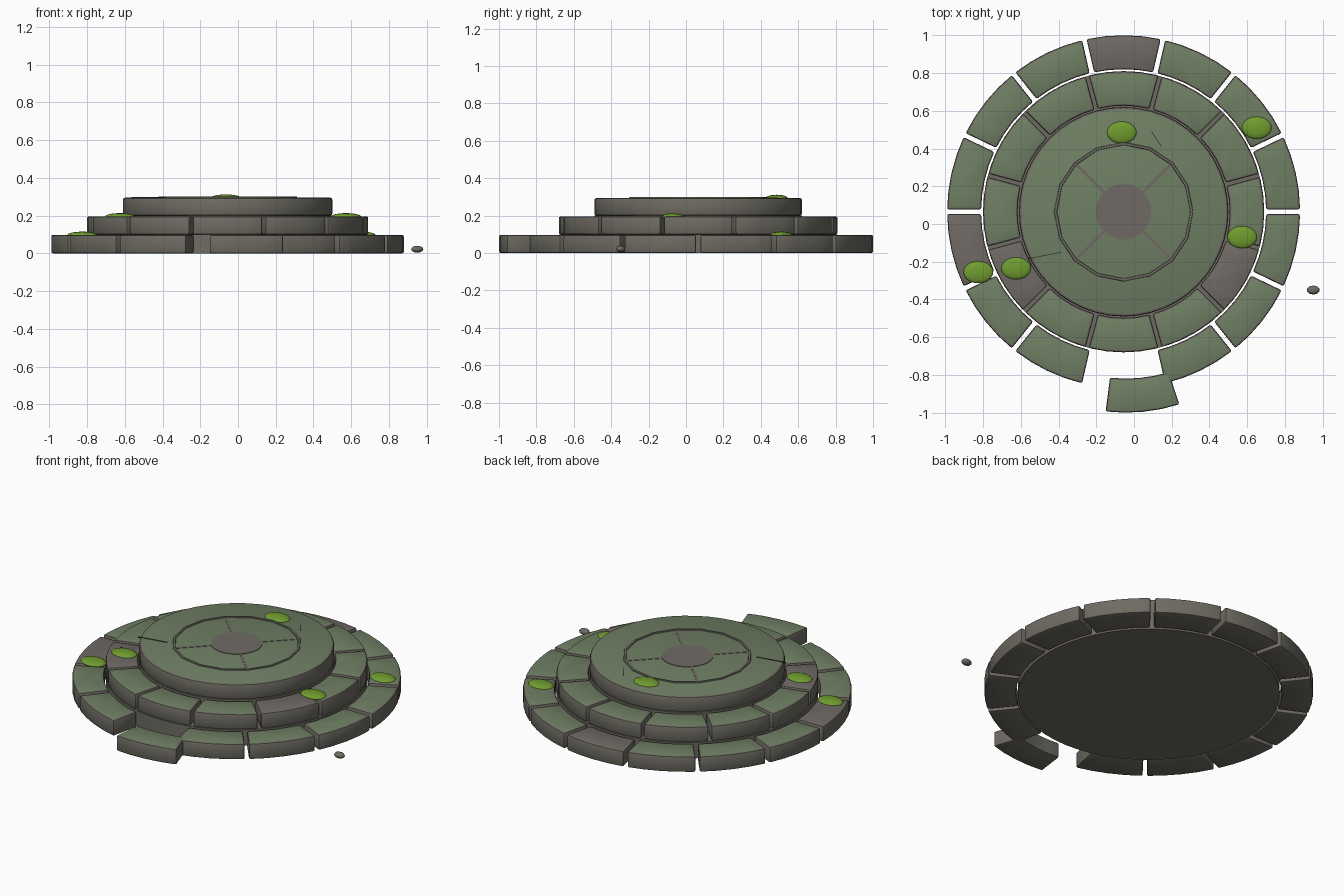
import bpy, bmesh, math
from mathutils import Matrix, Vector

if "Cube" in bpy.data.objects:
    bpy.data.objects.remove(bpy.data.objects["Cube"])

CX, CY = -0.055, 0.065          # centre of the dais


def material(name, rgb):
    m = bpy.data.materials.new(name)
    lin = [((c / 255 + 0.055) / 1.055) ** 2.4 for c in rgb]
    m.diffuse_color = (*lin, 1)
    m.use_nodes = True
    m.node_tree.nodes["Principled BSDF"].inputs["Base Color"].default_value = m.diffuse_color
    return m


SIDE = material("weathered_stone", (110, 107, 98))
MOSSY = material("mossy_stone", (112, 128, 100))
BARE = material("bare_stone", (112, 106, 101))
MOSS = material("bright_moss", (112, 156, 48))
CRACK = material("crack_dark", (66, 64, 56))


def finish(name, bm, mats, smooth=None):
    bmesh.ops.recalc_face_normals(bm, faces=bm.faces)
    me = bpy.data.meshes.new(name)
    bm.to_mesh(me)
    bm.free()
    ob = bpy.data.objects.new(name, me)
    bpy.context.collection.objects.link(ob)
    for m in mats:
        me.materials.append(m)
    if smooth:
        bpy.ops.object.select_all(action='DESELECT')
        bpy.context.view_layer.objects.active = ob
        ob.select_set(True)
        bpy.ops.object.shade_smooth_by_angle(angle=math.radians(smooth))
    return ob


def prism(outline, z0, z1, bevel=0):
    """Extrude a flat outline upward, bevel hard edges, mark top faces as slot 1."""
    bm = bmesh.new()
    f = bm.faces.new([bm.verts.new((x, y, z0)) for x, y in outline])
    r = bmesh.ops.extrude_face_region(bm, geom=[f])
    for v in r["geom"]:
        if isinstance(v, bmesh.types.BMVert):
            v.co.z = z1
    bmesh.ops.recalc_face_normals(bm, faces=bm.faces)
    if bevel:
        hard = [e for e in bm.edges if e.calc_face_angle(0) > 0.6]
        bmesh.ops.bevel(bm, geom=hard, offset=bevel, segments=2, profile=0.5,
                        affect='EDGES', clamp_overlap=True)
    bm.normal_update()
    for f in bm.faces:
        f.material_index = 1 if f.normal.z > 0.95 else 0
    return bm


def polar(r, a):
    return (CX + r * math.cos(a), CY + r * math.sin(a))


def circle(r, n):
    return [polar(r, 2 * math.pi * i / n) for i in range(n)]


def block(name, r0, r1, z0, z1, mid, step, gap, top, segs=4, push=0):
    """One curved paving block, with parallel gaps to its neighbours."""
    h0 = step / 2 - gap / 2 / r0
    h1 = step / 2 - gap / 2 / r1
    pts = [polar(r1, mid - h1 + 2 * h1 * i / segs) for i in range(segs + 1)]
    pts += [polar(r0, mid + h0 - 2 * h0 * i / segs) for i in range(segs + 1)]
    bm = prism(pts, z0, z1, 0.01)
    bmesh.ops.translate(bm, verts=bm.verts,
                        vec=(push * math.cos(mid), push * math.sin(mid), 0))
    return finish(name, bm, [SIDE, top], 30)


# solid cores under the rings
finish("lower_core", prism(circle(0.745, 56), 0, 0.1), [SIDE, SIDE], 30)
finish("middle_core", prism(circle(0.555, 48), 0.1, 0.2), [SIDE, SIDE], 30)

# lower ring of 14 blocks: block 10 is knocked loose, 3 and 7 are bare
step = 2 * math.pi / 14
for i in range(14):
    mid = (i + 0.5) * step
    loose = i == 10
    block(f"lower_block_{i}", 0.755, 0.935, 0, 0.098,
          mid + (math.radians(5.5) if loose else 0), step, 0.024,
          BARE if i in (3, 7) else MOSSY, push=0.13 if loose else 0)

# middle ring of 12 blocks: 7 and 11 are bare
step = 2 * math.pi / 12
for i in range(12):
    block(f"middle_block_{i}", 0.562, 0.745, 0.1, 0.196, i * step, step, 0.018,
          BARE if i in (7, 11) else MOSSY)

# top slab
finish("top_slab", prism(circle(0.555, 48), 0.2, 0.295, 0.012), [SIDE, MOSSY], 30)

# raised carved ring on the slab
bm = bmesh.new()
N = 16
loops = [[bm.verts.new((*p, z)) for p in circle(r, N)]
         for r, z in ((0.370, 0.292), (0.367, 0.300), (0.355, 0.300), (0.352, 0.292))]
for k in range(4):
    a, b = loops[k], loops[(k + 1) % 4]
    for i in range(N):
        j = (i + 1) % N
        bm.faces.new((a[i], a[j], b[j], b[i]))
finish("carved_ring", bm, [SIDE])

# central medallion
finish("medallion", prism(circle(0.147, 40), 0.291, 0.298), [BARE, BARE])


# thin strips lying on the slab
def strip(name, p, q, width, z, mat):
    p, q = Vector(p), Vector(q)
    d = (q - p).normalized()
    n = Vector((-d.y, d.x)) * width / 2
    finish(name, prism([p - n, q - n, q + n, p + n], 0.291, z), [mat, mat])


for i in range(4):
    a = math.radians(45 + 90 * i)
    strip(f"spoke_{i}", polar(0.14, a), polar(0.354, a), 0.015, 0.297, BARE)
strip("crack_left", (-0.565, -0.185), (-0.385, -0.150), 0.005, 0.298, CRACK)
strip("crack_back", (0.093, 0.490), (0.145, 0.410), 0.005, 0.298, CRACK)


# moss clumps and a loose pebble
def blob(name, loc, size, mat, u=20, v=12):
    bm = bmesh.new()
    bmesh.ops.create_uvsphere(bm, u_segments=u, v_segments=v, radius=1,
                              matrix=Matrix.LocRotScale(Vector(loc), None, Vector(size)))
    finish(name, bm, [mat], 60)


clumps = [(-0.065, 0.485, 0.294), (0.65, 0.51, 0.097), (0.573, -0.07, 0.195),
          (-0.625, -0.235, 0.195), (-0.825, -0.255, 0.097)]
for i, loc in enumerate(clumps):
    blob(f"moss_clump_{i}", loc, (0.079, 0.059, 0.018), MOSS)
blob("pebble", (0.95, -0.35, 0.022), (0.034, 0.024, 0.018), SIDE, 10, 8)
